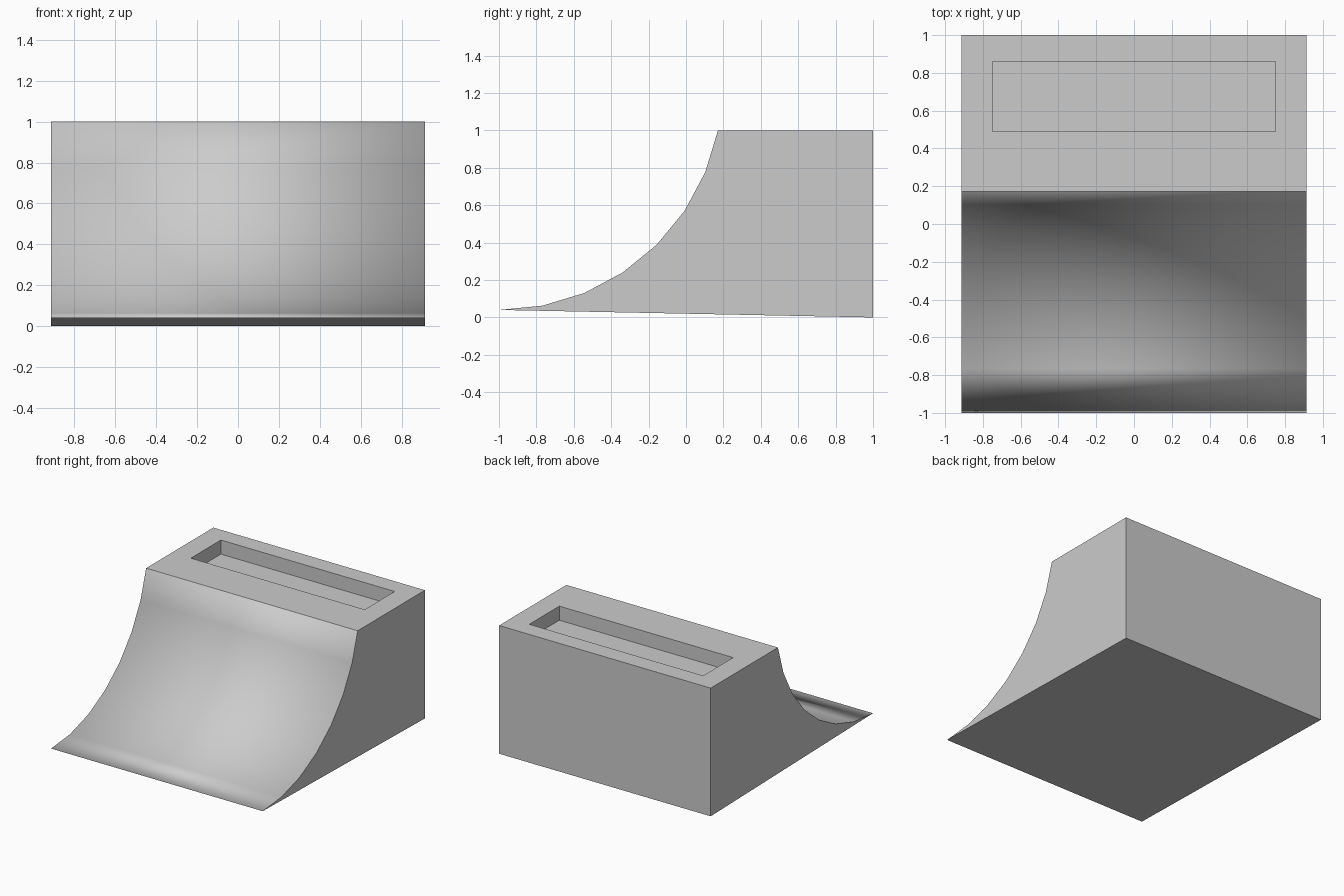
import bpy
import bmesh
from math import sin, cos, radians

default_cube = bpy.data.objects.get("Cube")
if default_cube:
    bpy.data.objects.remove(default_cube, do_unlink=True)

HALF_WIDTH = 0.913
RADIUS, SWEEP, STEPS = 1.194, 78.7, 7
LIP_Z = 0.04

grey = bpy.data.materials.new("concrete grey")
grey.use_nodes = True
grey.diffuse_color = (0.6, 0.6, 0.6, 1)
grey.node_tree.nodes["Principled BSDF"].inputs["Base Color"].default_value = (0.6, 0.6, 0.6, 1)

# Side profile: quarter-pipe arc from the lip up to the deck, then the back wall
profile = []
for i in range(STEPS + 1):
    a = radians(SWEEP * i / STEPS)
    profile.append((-1 + RADIUS * sin(a), LIP_Z + RADIUS * (1 - cos(a))))
profile[-1] = (profile[-1][0], 1)
profile += [(1, 1), (1, 0)]

# Extrude the profile across the width
bm = bmesh.new()
right = [bm.verts.new((-HALF_WIDTH, y, z)) for y, z in profile]
left = [bm.verts.new((HALF_WIDTH, y, z)) for y, z in profile]
bm.faces.new(right)
bm.faces.new(left)
strips = []
for i in range(len(profile)):
    j = (i + 1) % len(profile)
    strips.append(bm.faces.new((right[i], left[i], left[j], right[j])))
bmesh.ops.recalc_face_normals(bm, faces=bm.faces)
for face in strips[:STEPS]:
    face.smooth = True

# Rectangular recess sunk into the deck
deck = strips[STEPS]
bmesh.ops.inset_individual(bm, faces=[deck], thickness=0.1)
for v in deck.verts:
    v.co.x = 0.75 if v.co.x > 0 else -0.75
    v.co.y = 0.86 if v.co.y > 0.6 else 0.49
floor = bmesh.ops.extrude_discrete_faces(bm, faces=[deck])["faces"][0]
bmesh.ops.translate(bm, verts=floor.verts, vec=(0, 0, -0.11))

mesh = bpy.data.meshes.new("ramp")
bm.to_mesh(mesh)
bm.free()
mesh.materials.append(grey)
ramp = bpy.data.objects.new("ramp", mesh)
bpy.context.collection.objects.link(ramp)

# Riding surface is softly shaded right up to its rim; all other faces stay flat
normals = []
for poly in mesh.polygons:
    for index in poly.vertices:
        normals.append(mesh.vertices[index].normal.copy() if poly.use_smooth else poly.normal.copy())
mesh.normals_split_custom_set(normals)
